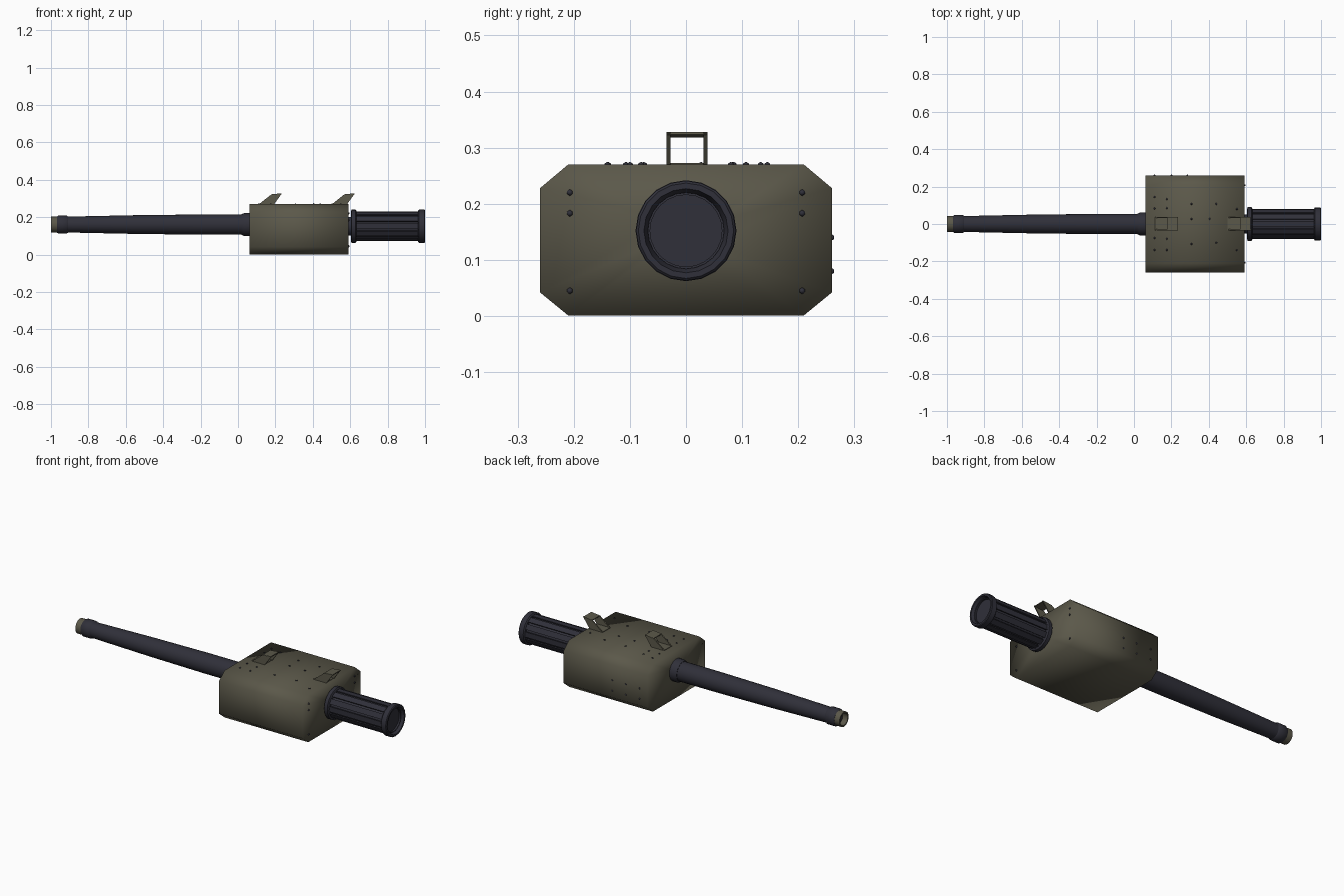
import bpy, bmesh, math
from mathutils import Matrix, Vector

if "Cube" in bpy.data.objects:
    bpy.data.objects.remove(bpy.data.objects["Cube"], do_unlink=True)


def material(name, rgb):
    m = bpy.data.materials.new(name)
    m.use_nodes = True
    m.diffuse_color = (*rgb, 1)
    m.node_tree.nodes["Principled BSDF"].inputs["Base Color"].default_value = (*rgb, 1)
    return m


OLIVE = material("olive paint", (0.105, 0.098, 0.068))
STEEL = material("dark blue steel", (0.029, 0.029, 0.041))
BLACK = material("black bore", (0.008, 0.008, 0.01))


def finish(name, bm, mat, angle=40):
    bmesh.ops.recalc_face_normals(bm, faces=bm.faces)
    mesh = bpy.data.meshes.new(name)
    bm.to_mesh(mesh)
    bm.free()
    mesh.materials.append(mat)
    mesh.polygons.foreach_set("use_smooth", [True] * len(mesh.polygons))
    mesh.set_sharp_from_angle(angle=math.radians(angle))
    ob = bpy.data.objects.new(name, mesh)
    bpy.context.collection.objects.link(ob)
    return ob


def loft(bm, rings, capped=True):
    rows = [[bm.verts.new(p) for p in ring] for ring in rings]
    n = len(rows[0])
    for a, b in zip(rows, rows[1:]):
        for i in range(n):
            j = (i + 1) % n
            bm.faces.new((a[i], a[j], b[j], b[i]))
    if capped:
        bm.faces.new(rows[0])
        bm.faces.new(rows[-1])


def lathe(name, profile, z, mat, sides=24):
    """Turn (x, radius) points about an axis along x."""
    bm = bmesh.new()
    turns = [2 * math.pi * i / sides for i in range(sides)]
    loft(bm, [[(x, r * math.cos(t), z + r * math.sin(t)) for t in turns] for x, r in profile])
    return finish(name, bm, mat)


def add_box(bm, size, matrix):
    bmesh.ops.create_cube(bm, size=1, matrix=matrix @ Matrix.Diagonal((*size, 1)))


# Receiver housing: chamfered section with softly shaded ends
X0, X1, TOP = 0.062, 0.592, 0.27
outline = [(0.21, TOP), (0.26, 0.228), (0.26, 0.042), (0.21, 0.001)]
outline += [(-y, z) for y, z in reversed(outline)]
mid = 0.152


def section(x, r=None):
    if r is None:
        return [(x, y, z) for y, z in outline]
    dirs = [Vector((y, z - mid)).normalized() * r for y, z in outline]
    return [(x, d.x, mid + d.y) for d in dirs]


bm = bmesh.new()
loft(bm, [section(X0, 0.05), section(X0), section(X1), section(X1, 0.05)])
finish("receiver_housing", bm, OLIVE, 180)

# Barrel with its collars and open muzzle
AXIS = 0.161
lathe("barrel", [(0.07, 0.054), (-0.2, 0.054), (-0.55, 0.05), (-0.93, 0.042)], AXIS, STEEL)
lathe("barrel_base_collar", [(0.07, 0.062), (0.035, 0.062), (0.02, 0.056), (0.02, 0.05)], AXIS, STEEL)
lathe("muzzle_collar", [(-0.905, 0.04), (-0.915, 0.048), (-0.96, 0.048), (-0.968, 0.043)], AXIS, STEEL)
lathe("muzzle_ring", [(-0.965, 0.042), (-1, 0.042), (-1, 0.034), (-0.96, 0.034)], AXIS, OLIVE)
lathe("muzzle_bore", [(-0.965, 0.0335), (-0.966, 0.0335)], AXIS, BLACK)

# Rear cage: hollow core, two rings and a run of slats
lathe("cage_neck", [(0.585, 0.05), (0.615, 0.05)], mid, STEEL)
lathe("cage_core", [(0.607, 0.068), (0.985, 0.068), (0.985, 0.064), (0.72, 0.064)], mid, STEEL)
lathe("cage_front_ring", [(0.604, 0.08), (0.608, 0.09), (0.628, 0.09), (0.634, 0.08), (0.634, 0.06)], mid, STEEL, 20)
lathe("cage_end_ring", [(0.962, 0.066), (0.962, 0.082), (0.968, 0.089), (0.996, 0.089),
                        (1, 0.085), (1, 0.075), (0.975, 0.066)], mid, STEEL, 20)
bm = bmesh.new()
for i in range(12):
    spin = Matrix.Translation((0.798, 0, mid)) @ Matrix.Rotation(math.tau * i / 12, 4, "X")
    add_box(bm, (0.34, 0.03, 0.006), spin @ Matrix.Translation((0, 0, 0.077)))
finish("cage_slats", bm, STEEL)


# Leaning sight frames: two side plates joined by a crossbar and a foot
def sight(name, x):
    side = [(0, 0.268), (0.068, 0.322), (0.125, 0.328), (0.082, 0.268)]
    bm = bmesh.new()
    for y in (-0.035, 0.031):
        loft(bm, [[(x + u, y + w, z) for u, z in side] for w in (0, 0.007)])
    lean = Matrix.Translation((x + 0.096, 0.0015, 0.323)) @ Matrix.Rotation(-0.1, 4, "Y")
    add_box(bm, (0.055, 0.07, 0.005), lean)
    add_box(bm, (0.08, 0.07, 0.006), Matrix.Translation((x + 0.041, 0.0015, 0.27)))
    finish(name, bm, OLIVE)


sight("forward_sight_frame", 0.11)
sight("rear_sight_frame", 0.5)


# Domed rivets on the top, the left side and the rear end
def rivets(name, spots):
    bm = bmesh.new()
    for spot in spots:
        bmesh.ops.create_icosphere(bm, subdivisions=1, radius=0.006, matrix=Matrix.Translation(spot))
    finish(name, bm, STEEL, 180)


top = {0.11: (0.145, 0.083, -0.075, -0.139), 0.175: (0.133, 0.085, -0.08, -0.139),
       0.307: (0.107, 0.027, -0.107), 0.405: (0.027,), 0.44: (0.107, -0.1), 0.55: (0.08, -0.14)}
rivets("top_rivets", [(x, y, TOP - 0.001) for x, ys in top.items() for y in ys])
rivets("left_side_rivets", [(x, 0.259, z) for x in (0.11, 0.2, 0.285) for z in (0.08, 0.14)])
rivets("rear_rivets", [(X1, s * 0.207, z) for s in (-1, 1) for z in (0.045, 0.183, 0.22)])
